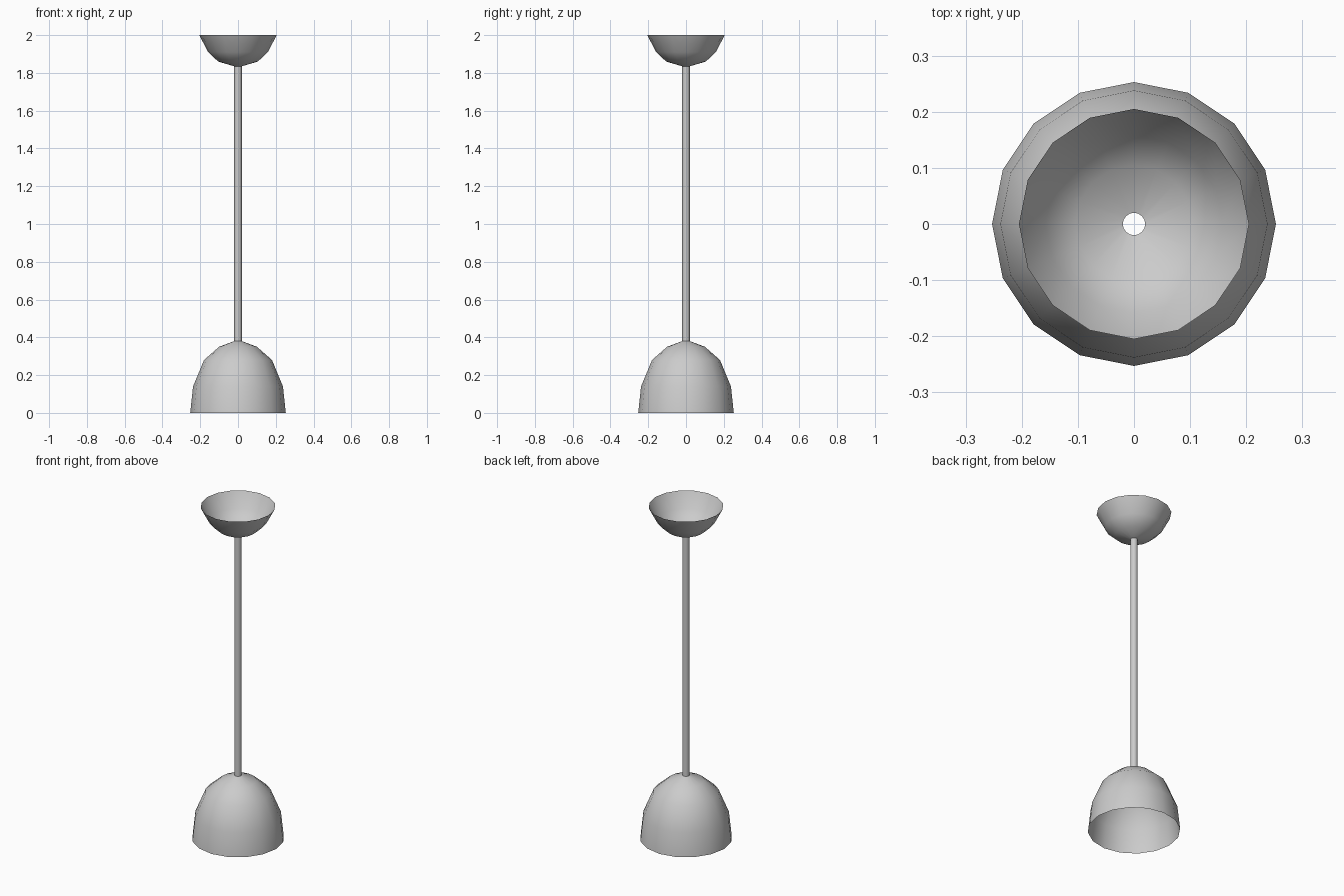
import bpy
import bmesh
import math

cube = bpy.data.objects.get("Cube")
if cube:
    bpy.data.objects.remove(cube, do_unlink=True)

SIDES = 16

# Single painted finish
paint = bpy.data.materials.new("light_grey_paint")
paint.use_nodes = True
colour = (0.6, 0.6, 0.6, 1)
paint.diffuse_color = colour
paint.node_tree.nodes["Principled BSDF"].inputs["Base Color"].default_value = colour


def lathe(name, profile):
    """Revolve (radius, height) points, listed bottom to top, as an open shell."""
    bm = bmesh.new()
    rings = []
    for radius, z in profile:
        rings.append([bm.verts.new((radius * math.cos(math.tau * i / SIDES),
                                    radius * math.sin(math.tau * i / SIDES), z))
                      for i in range(SIDES)])
    for low, high in zip(rings, rings[1:]):
        for i in range(SIDES):
            j = (i + 1) % SIDES
            face = bm.faces.new((low[i], low[j], high[j], high[i]))
            face.smooth = True
    mesh = bpy.data.meshes.new(name)
    bm.to_mesh(mesh)
    bm.free()
    mesh.materials.append(paint)
    obj = bpy.data.objects.new(name, mesh)
    bpy.context.collection.objects.link(obj)
    return obj


# Bell-shaped shade, open below
lathe("lamp_shade", [(0.253, 0), (0.238, 0.14), (0.18, 0.28), (0.1, 0.35), (0.02, 0.38)])

# Hollow hanging tube
lathe("hanging_tube", [(0.02, 0.38), (0.02, 1.835)])

# Ceiling cup, open above
lathe("ceiling_cup", [(0.02, 1.835), (0.105, 1.86), (0.158, 1.91), (0.205, 2)])
